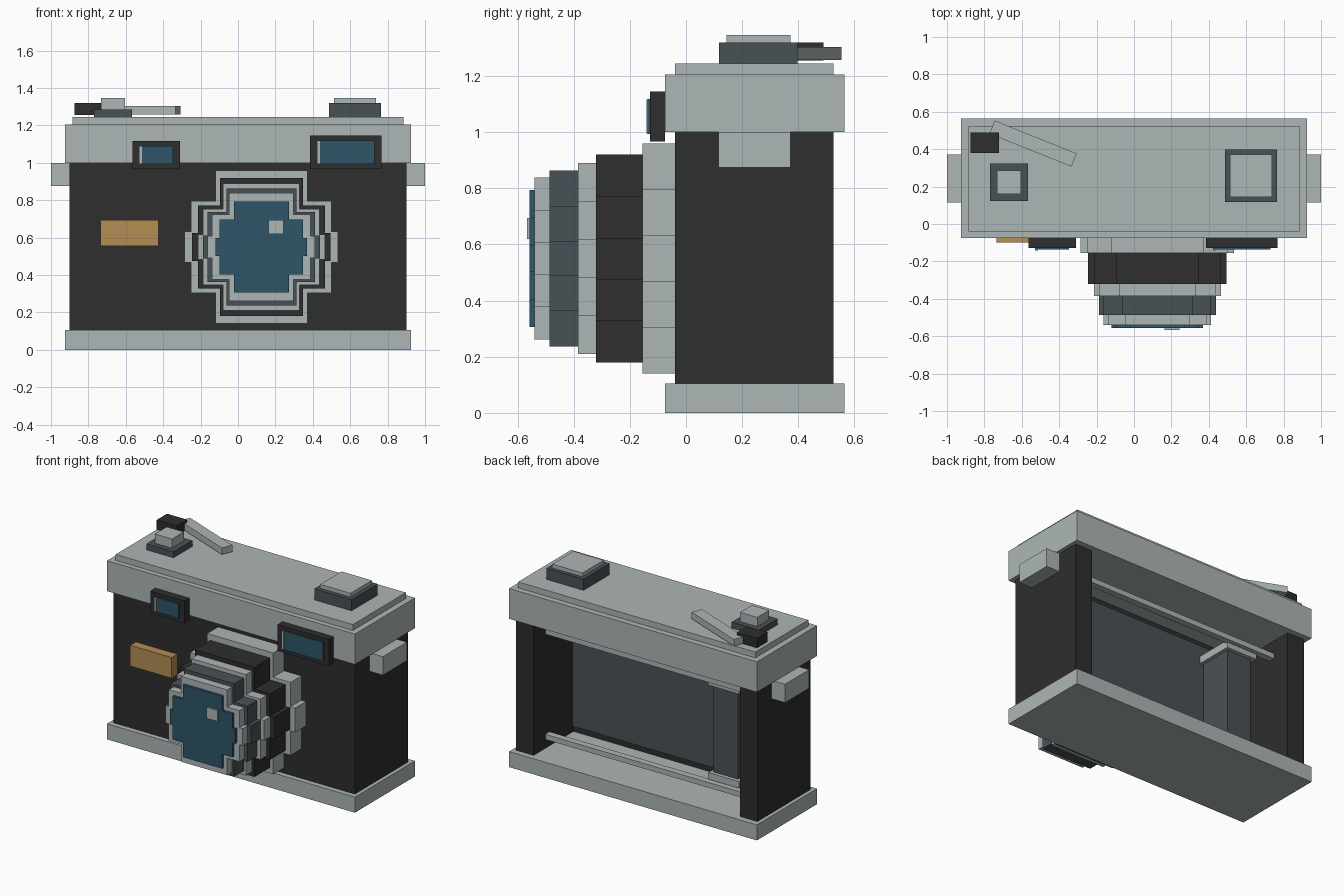
import bpy, bmesh, math
from mathutils import Matrix, Vector

cube = bpy.data.objects.get("Cube")
if cube:
    bpy.data.objects.remove(cube, do_unlink=True)


def material(name, srgb):
    lin = [((c / 255 + 0.055) / 1.055) ** 2.4 for c in srgb] + [1.0]
    m = bpy.data.materials.new(name)
    m.use_nodes = True
    m.diffuse_color = lin
    m.node_tree.nodes["Principled BSDF"].inputs["Base Color"].default_value = lin
    return m


SILVER = material("silver grey", (174, 182, 182))
BLACK = material("soft black", (46, 46, 46))
SLATE = material("slate grey", (73, 81, 85))
GLASS = material("deep blue glass", (46, 86, 104))
AMBER = material("amber", (178, 141, 84))


def finish(name, bm, mat, location=(0, 0, 0), turn=0):
    bmesh.ops.recalc_face_normals(bm, faces=bm.faces)
    mesh = bpy.data.meshes.new(name)
    bm.to_mesh(mesh)
    bm.free()
    mesh.materials.append(mat)
    ob = bpy.data.objects.new(name, mesh)
    ob.location = location
    ob.rotation_euler.z = turn
    bpy.context.collection.objects.link(ob)
    return ob


def box(name, mat, x, y, z, turn=0):
    """Box from (min, max) pairs on each axis, optionally turned about z."""
    bm = bmesh.new()
    size = [b - a for a, b in (x, y, z)]
    bmesh.ops.create_cube(bm, size=1, matrix=Matrix.Diagonal((*size, 1)))
    return finish(name, bm, mat, [(a + b) / 2 for a, b in (x, y, z)], turn)


def stepped_disc(name, mat, r, y0, y1, cx=0.125, cz=0.55):
    """Five-row stepped circle extruded along y."""
    rows = [(r * math.sqrt(1 - t * t), r * (t + 0.2)) for t in (0, 0.4, 0.8)]
    quarter, low = [], 0
    for w, h in rows:
        quarter += [(w, low), (w, h)]
        low = h
    quarter = quarter[1:]
    outline = quarter + [(-x, z) for x, z in reversed(quarter)]
    outline += [(-x, -z) for x, z in quarter] + [(x, -z) for x, z in reversed(quarter)]
    bm = bmesh.new()
    face = bm.faces.new([bm.verts.new((cx + x, y0, cz + z)) for x, z in outline])
    ext = bmesh.ops.extrude_face_region(bm, geom=[face])
    moved = [v for v in ext["geom"] if isinstance(v, bmesh.types.BMVert)]
    bmesh.ops.translate(bm, verts=moved, vec=Vector((0, y1 - y0, 0)))
    finish(name, bm, mat)


# Shell: plates, front wall and side walls around an open back
box("base_plate", SILVER, (-0.925, 0.925), (-0.075, 0.565), (0, 0.105))
box("top_plate", SILVER, (-0.925, 0.925), (-0.075, 0.565), (1.0, 1.205))
box("top_cap", SILVER, (-0.885, 0.885), (-0.04, 0.525), (1.205, 1.245))
box("front_wall", BLACK, (-0.77, 0.77), (-0.04, 0.1), (0.105, 1.0))
for side, s in (("left", 1), ("right", -1)):
    box(side + "_wall", BLACK, sorted((0.77 * s, 0.9 * s)), (-0.04, 0.525), (0.105, 1.0))
    box(side + "_strap_lug", SILVER, sorted((0.9 * s, 1.0 * s)), (0.115, 0.372), (0.875, 1.0))

# Inside of the back
box("inner_panel", SLATE, (-0.77, 0.77), (0.1, 0.112), (0.145, 0.965))
box("lower_rail", SILVER, (-0.77, 0.77), (0.355, 0.4), (0.165, 0.2))
box("upper_rail", SILVER, (-0.77, 0.77), (0.355, 0.4), (0.875, 0.91))
box("spool", SLATE, (-0.63, -0.447), (0.122, 0.345), (0.25, 0.84))
for label, z in (("lower", (0.205, 0.25)), ("upper", (0.84, 0.89))):
    box(label + "_spool_cap", SILVER, (-0.655, -0.425), (0.112, 0.37), z)

# Lens barrel, stepping forward
for name, mat, r, back, front in (
        ("lens_mount", SILVER, 0.41, -0.04, -0.155),
        ("focus_ring", BLACK, 0.37, -0.155, -0.32),
        ("middle_ring", SILVER, 0.34, -0.32, -0.385),
        ("aperture_ring", SLATE, 0.313, -0.385, -0.487),
        ("lens_rim", SILVER, 0.288, -0.487, -0.54),
        ("lens_glass", GLASS, 0.244, -0.54, -0.557)):
    stepped_disc(name, mat, r, front, back)
box("lens_glint", SILVER, (0.163, 0.243), (-0.566, -0.557), (0.62, 0.695))

# Front windows: frame, glass and glint strip
for name, x, top in (("small_window", (-0.565, -0.31), 1.117),
                     ("finder_window", (0.385, 0.767), 1.145)):
    a, b = x
    box(name + "_frame", BLACK, x, (-0.128, -0.075), (0.967, top))
    box(name + "_glass", GLASS, (a + 0.037, b - 0.037), (-0.137, -0.128), (0.993, top - 0.026))
    box(name + "_glint", SILVER, (a + 0.037, a + 0.053), (-0.141, -0.137), (0.995, top - 0.028))

box("front_badge", AMBER, (-0.735, -0.425), (-0.1, -0.04), (0.555, 0.695))

# Top controls
box("rewind_dial", SLATE, (0.487, 0.765), (0.118, 0.397), (1.245, 1.32))
box("rewind_dial_cap", SILVER, (0.512, 0.738), (0.145, 0.372), (1.32, 1.346))
box("shutter_base", SLATE, (-0.77, -0.567), (0.122, 0.323), (1.245, 1.285))
box("shutter_button", SILVER, (-0.733, -0.605), (0.16, 0.287), (1.285, 1.347))
box("advance_lever", SILVER, (-0.776, -0.304), (0.392, 0.468), (1.258, 1.303),
    math.radians(-21.9))
box("lever_tip", BLACK, (-0.873, -0.722), (0.38, 0.49), (1.256, 1.32))
